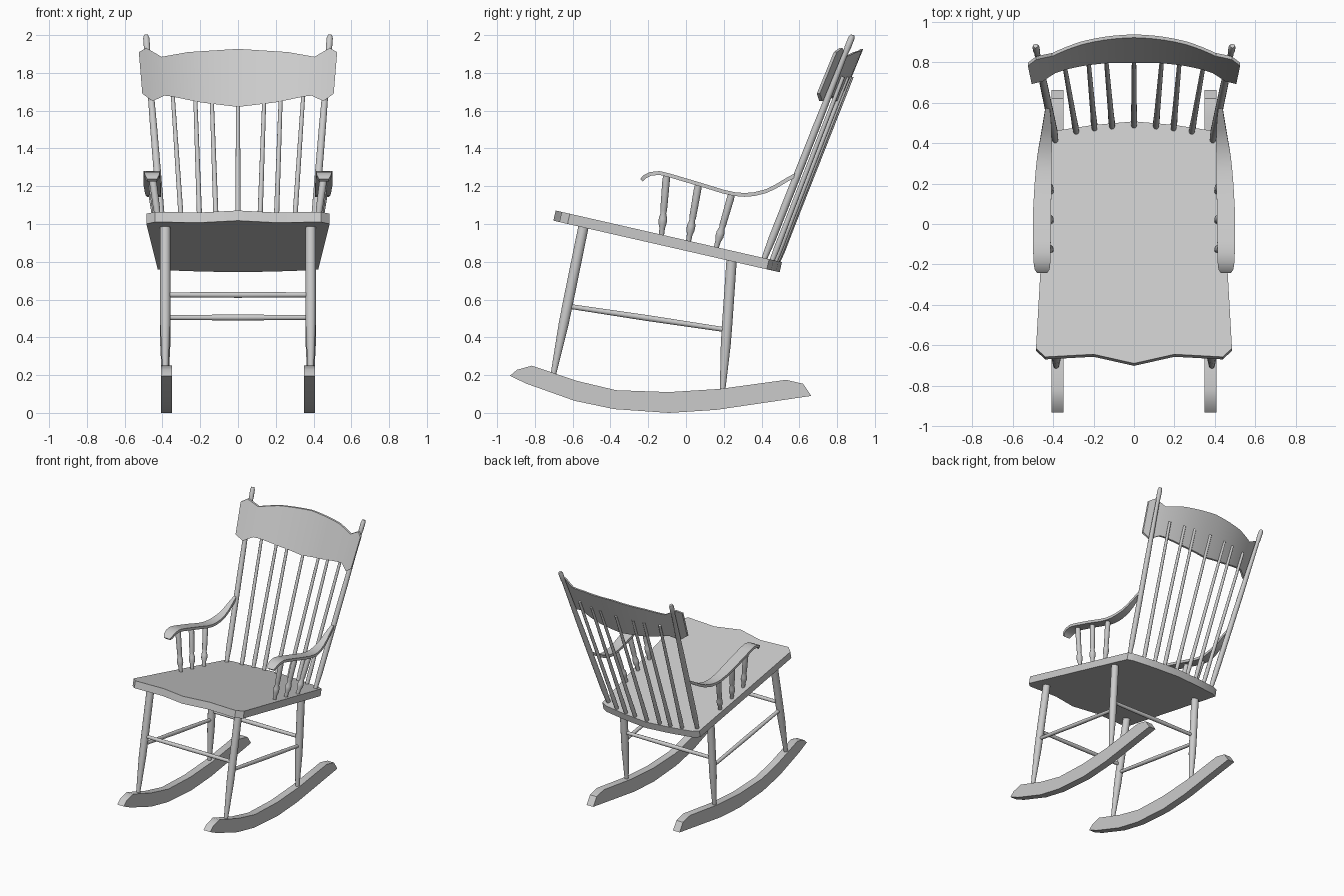
import bpy, bmesh, math
from mathutils import Vector

if "Cube" in bpy.data.objects:
    bpy.data.objects.remove(bpy.data.objects["Cube"])


def finish(name, bm, mirror=False):
    bmesh.ops.recalc_face_normals(bm, faces=bm.faces)
    me = bpy.data.meshes.new(name)
    bm.to_mesh(me)
    bm.free()
    me.shade_smooth()
    me.set_sharp_from_angle(angle=math.radians(35))
    ob = bpy.data.objects.new(name, me)
    bpy.context.collection.objects.link(ob)
    if mirror:
        ob.modifiers.new("Mirror", 'MIRROR').use_mirror_merge = False
    return ob


def loft(name, rings, mirror=False):
    """Skin closed rings of equal point count and cap both ends."""
    bm = bmesh.new()
    vs = [[bm.verts.new(p) for p in ring] for ring in rings]
    n = len(vs[0])
    for a, b in zip(vs, vs[1:]):
        for i in range(n):
            j = (i + 1) % n
            bm.faces.new((a[i], a[j], b[j], b[i]))
    bm.faces.new(vs[0])
    bm.faces.new(vs[-1])
    return finish(name, bm, mirror)


def turned(name, p0, p1, profile, mirror=False, sides=14):
    """Lathed rod from p0 to p1; profile is (fraction, radius)."""
    p0, p1 = Vector(p0), Vector(p1)
    q = (p1 - p0).to_track_quat('Z', 'Y')
    rings = []
    for t, r in profile:
        c = p0.lerp(p1, t)
        rings.append([c + q @ Vector((r * math.cos(2 * math.pi * i / sides),
                                      r * math.sin(2 * math.pi * i / sides), 0))
                      for i in range(sides)])
    return loft(name, rings, mirror)


def interp(pts, x):
    for (a, fa), (b, fb) in zip(pts, pts[1:]):
        if x <= b:
            return fa + (fb - fa) * (x - a) / (b - a)
    return pts[-1][1]


def seat_z(y):
    return 0.914 - 0.228 * y


# Rockers
rocker = [(-.932, .196), (-.895, .228), (-.816, .25), (-.58, .17), (-.37, .12),
          (-.09, .11), (.18, .127), (.53, .175), (.62, .154), (.663, .09),
          (.16, .016), (-.09, 0), (-.38, .02), (-.59, .064), (-.843, .154)]
loft("rockers", [[(x, y, z) for y, z in rocker] for x in (.35, .408)], True)

# Legs
leg = [(0, .014), (.1, .018), (.35, .027), (.5, .028), (.75, .028), (1, .028)]
turned("front_legs", (.385, -.705, .19), (.385, -.54, 1.0), leg, True)
turned("back_legs", (.385, .193, .11), (.385, .243, .83), leg, True)

# Stretchers
rod = [(0, .013), (.5, .016), (1, .013)]
turned("side_stretchers", (.385, -.625, .565), (.385, .21, .44), rod, True)
turned("front_stretcher", (-.385, -.617, .625), (.385, -.617, .625), rod)
turned("back_stretcher", (-.385, .22, .505), (.385, .22, .505), rod)

# Seat: tilted slab with shaped outline
half = [(.2, -.645), (.44, -.658), (.485, -.615), (.425, .44), (.38, .463), (.2, .49)]
outline = [(0, -.69)] + half + [(0, .508)] + [(-x, y) for x, y in reversed(half)]
top = [Vector((x, y, seat_z(y))) for x, y in outline]
down = Vector((0, -.228, -1)).normalized() * .055
loft("seat", [top, [p + down for p in top]])

# Back posts with small finials
turned("back_posts", (.388, .408, .80), (.487, .882, 2.0),
       [(0, .014), (.1, .02), (.3, .02), (.6, .019), (.92, .014),
        (.945, .017), (.985, .017), (1, .011)], True)

# Back spindles
spin = [(0, .013), (.08, .016), (.2, .014), (1, .010)]
for label, xb, yb, xt, yt in (("inner", .108, .475, .143, .869),
                              ("middle", .195, .466, .23, .856),
                              ("outer", .285, .45, .352, .832)):
    turned(label + "_back_spindles", (xb, yb, seat_z(yb) - .02), (xt, yt, 1.78), spin, True)
turned("center_back_spindle", (0, .48, seat_z(.48) - .02), (0, .878, 1.78), spin)

# Crest rail: curved, leaning, scalloped panel
crest_top = [(0, 1.927), (.265, 1.91), (.405, 1.885), (.485, 1.932), (.525, 1.91)]
crest_low = [(0, 1.62), (.2, 1.643), (.4, 1.682), (.468, 1.65), (.525, 1.69)]
cols = sorted({0, .05, .1, .15, .2, .235, .265, .3, .335, .37, .405, .43,
               .468, .485, .505, .525})
cols = [-x for x in reversed(cols[1:])] + cols


def crest_point(x, z, sx, back):
    yc = .858 - .13 * (abs(x) / .52) ** 2.2
    return (x * sx, yc + .41 * (z - 1.77) + back, z)


rings = []
for x in cols:
    zt, zl = interp(crest_top, abs(x)), interp(crest_low, abs(x))
    rings.append([crest_point(x, zl, .965, 0), crest_point(x, zt, 1, 0),
                  crest_point(x, zt, 1, .016), crest_point(x, zl, .965, .016)])
loft("crest_rail", rings)

# Arms: bent flat strip, (y, top z, inner x, outer x)
arm = [(-.243, 1.238, .43, .48), (-.225, 1.258, .418, .492), (-.19, 1.275, .414, .497),
       (-.14, 1.28, .413, .499), (-.085, 1.267, .412, .5), (.08, 1.218, .41, .499),
       (.2, 1.181, .409, .492), (.26, 1.168, .408, .487), (.31, 1.164, .408, .482),
       (.36, 1.168, .407, .475), (.42, 1.183, .407, .464), (.47, 1.207, .408, .455),
       (.53, 1.243, .412, .445), (.575, 1.268, .418, .438)]
rings = []
for i, (y, z, xi, xo) in enumerate(arm):
    a, b = arm[max(i - 1, 0)], arm[min(i + 1, len(arm) - 1)]
    d = Vector((b[0] - a[0], b[1] - a[1])).normalized() * .02
    yl, zl = y + d.y, z - d.x
    rings.append([(xi, y, z), (xo, y, z), (xo, yl, zl), (xi, yl, zl)])
loft("arms", rings, True)

# Arm supports
turned_post = [(0, .013), (.14, .015), (.22, .022), (.3, .022), (.38, .015),
               (.43, .018), (.9, .02), (1, .018)]
for label, yb, yt, zt in (("front", -.13, -.103, 1.258), ("middle", .012, .066, 1.21),
                          ("rear", .158, .243, 1.162)):
    turned(label + "_arm_supports", (.41, yb, seat_z(yb) - .01), (.455, yt, zt),
           turned_post, True)
